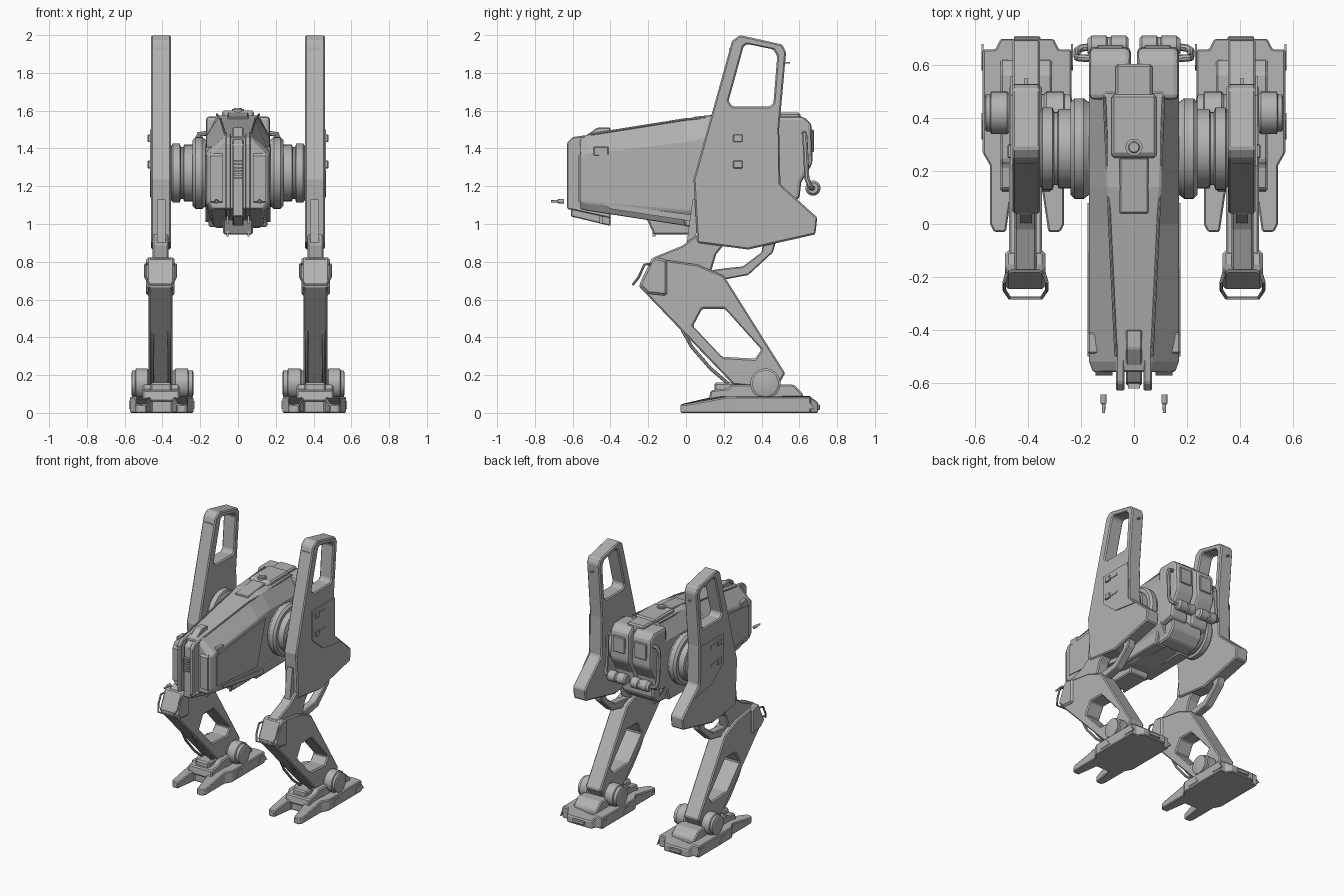
import bpy, bmesh, math
from mathutils import Vector

grey = bpy.data.materials.new("plain_grey")
grey.diffuse_color = (0.45, 0.45, 0.45, 1)


def finish(name, bm, mirror=False, bevel=0, smooth=False, segs=1):
    bmesh.ops.recalc_face_normals(bm, faces=bm.faces)
    me = bpy.data.meshes.new(name)
    bm.to_mesh(me)
    bm.free()
    if smooth:
        for p in me.polygons:
            p.use_smooth = True
        me.set_sharp_from_angle(angle=math.radians(35))
    me.materials.append(grey)
    ob = bpy.data.objects.new(name, me)
    bpy.context.collection.objects.link(ob)
    if bevel:
        b = ob.modifiers.new("bevel", 'BEVEL')
        b.width, b.segments, b.limit_method = bevel, segs, 'ANGLE'
        b.angle_limit = math.radians(30)
    if mirror:
        ob.modifiers.new("mirror", 'MIRROR')
    return ob


def prism(name, pts, lo, hi, hole=None, axis='X', **kw):
    """Extrude a (y,z) outline along x, or an (x,y) outline along z."""
    bm = bmesh.new()

    def loop(ps):
        vs = [bm.verts.new((lo, p[0], p[1]) if axis == 'X' else (p[0], p[1], lo)) for p in ps]
        return vs, [bm.edges.new((vs[i - 1], vs[i])) for i in range(len(vs))]
    vs, es = loop(pts)
    if hole:
        es += loop(hole)[1]
        bmesh.ops.triangle_fill(bm, edges=es, use_beauty=True)
    else:
        bm.faces.new(vs)
    r = bmesh.ops.extrude_face_region(bm, geom=list(bm.faces))
    d = (hi - lo, 0, 0) if axis == 'X' else (0, 0, hi - lo)
    bmesh.ops.translate(bm, vec=d, verts=[g for g in r["geom"] if isinstance(g, bmesh.types.BMVert)])
    return finish(name, bm, **kw)


def box(name, x, y, z, **kw):
    return prism(name, [(y[0], z[0]), (y[1], z[0]), (y[1], z[1]), (y[0], z[1])], x[0], x[1], **kw)


def loft(bm, rings):
    rings = [[bm.verts.new(p) for p in r] for r in rings]
    n = len(rings[0])
    for a, b in zip(rings, rings[1:]):
        for i in range(n):
            bm.faces.new((a[i - 1], a[i], b[i], b[i - 1]))
    bm.faces.new(rings[0])
    bm.faces.new(rings[-1])


def lathe(name, prof, c, axis='X', n=40, mirror=True):
    """Spin a list of (distance, radius) around an axis through c."""
    bm = bmesh.new()
    rings = []
    for d, r in prof:
        ring = []
        for i in range(n):
            u, v = r * math.cos(2 * math.pi * i / n), r * math.sin(2 * math.pi * i / n)
            ring.append({'X': (d, c[1] + u, c[2] + v), 'Y': (c[0] + u, d, c[2] + v),
                         'Z': (c[0] + u, c[1] + v, d)}[axis])
        rings.append(ring)
    loft(bm, rings)
    return finish(name, bm, mirror=mirror, smooth=True)


def pipe(name, pts, r, mirror=True):
    cu = bpy.data.curves.new(name, 'CURVE')
    cu.dimensions, cu.bevel_depth, cu.bevel_resolution, cu.use_fill_caps = '3D', r, 2, True
    s = cu.splines.new('POLY')
    s.points.add(len(pts) - 1)
    for p, q in zip(s.points, pts):
        p.co = (*q, 1)
    tmp = bpy.data.objects.new(name + "_path", cu)
    bpy.context.collection.objects.link(tmp)
    me = bpy.data.meshes.new_from_object(tmp.evaluated_get(bpy.context.evaluated_depsgraph_get()))
    bpy.data.objects.remove(tmp)
    bm = bmesh.new()
    bm.from_mesh(me)
    return finish(name, bm, mirror=mirror, smooth=True)


# ---- hull: eight-sided sections running front to back
def section(y, zb, z1, z2, zt, wb, ws, wt):
    half = [(wb, zb), (ws, z1), (ws, z2), (wt, zt)]
    return [(x, y, z) for x, z in half] + [(-x, y, z) for x, z in reversed(half)]


bm = bmesh.new()
loft(bm, [section(-0.56, 1.08, 1.12, 1.36, 1.46, 0.13, 0.155, 0.06),
          section(-0.52, 1.07, 1.11, 1.38, 1.47, 0.14, 0.17, 0.065),
          section(0.0, 0.99, 1.07, 1.44, 1.55, 0.13, 0.17, 0.09),
          section(0.14, 0.98, 1.09, 1.46, 1.575, 0.12, 0.17, 0.1),
          section(0.50, 1.02, 1.12, 1.46, 1.575, 0.12, 0.17, 0.11)])
finish("hull", bm, bevel=0.006)
prism("hull_side_panel", [(-0.5, 1.13), (-0.02, 1.09), (0.08, 1.42), (-0.5, 1.36)], 0.168, 0.176, mirror=True)
prism("hull_lower_rail", [(-0.44, 1.11), (0.06, 1.045), (0.06, 1.01), (-0.40, 1.08)], 0.13, 0.172, mirror=True)
box("front_corner_block", (0.13, 0.175), (-0.49, -0.41), (1.36, 1.41), mirror=True, bevel=0.006)
pipe("roof_seam_rail", [(0.068, -0.5, 1.475), (0.092, 0, 1.555), (0.112, 0.48, 1.58)], 0.006)

# ---- nose
prism("nose_plate", [(-0.63, 1.08), (-0.40, 1.03), (-0.38, 1.44), (-0.39, 1.49), (-0.60, 1.46), (-0.63, 1.43)],
      0.036, 0.068, mirror=True, bevel=0.006)
prism("nose_core", [(-0.61, 1.04), (-0.40, 0.99), (-0.40, 1.51), (-0.47, 1.51), (-0.60, 1.42)], -0.03, 0.03, bevel=0.005)
for i in range(6):
    z = 1.24 + 0.018 * i
    box("nose_vent", (-0.022, 0.022), (-0.622, -0.6), (z, z + 0.009))
prism("front_face_panel", [(-0.572, 1.12), (-0.555, 1.11), (-0.555, 1.38), (-0.572, 1.36)], 0.082, 0.145,
      mirror=True)
prism("chin_box", [(-0.17, 0.945), (0.05, 0.945), (0.08, 1.03), (-0.22, 1.05)], -0.08, 0.08, bevel=0.008)
prism("belly_block", [(0.0, 0.985), (0.42, 0.99), (0.45, 1.1), (-0.05, 1.1)], 0.06, 0.155, mirror=True, bevel=0.008)
for y, z in ((-0.45, 1.0), (-0.17, 0.935)):
    box("belly_antenna", (0.05, 0.062), (y - 0.008, y + 0.008), (z, z + 0.08), mirror=True)
lathe("front_gun", [(-0.715, 0.006), (-0.68, 0.007), (-0.678, 0.011), (-0.645, 0.012)], (0.115, 0, 1.12), 'Y', 12)

# ---- roof
prism("roof_ridge", [(0.24, 1.55), (0.49, 1.55), (0.49, 1.60), (0.26, 1.60)], -0.085, 0.085, bevel=0.01)
box("roof_rear_cover", (-0.07, 0.07), (0.48, 0.605), (1.5, 1.59), bevel=0.01)
prism("roof_front_panel", [(0.04, 1.54), (0.25, 1.56), (0.25, 1.59), (0.04, 1.567)], -0.055, 0.055, bevel=0.005)
lathe("roof_hatch", [(1.59, 0.032), (1.608, 0.032), (1.608, 0.022), (1.614, 0.018)], (0, 0.29, 0), 'Z', 24, False)

# ---- rear engines
prism("engine_block", [(0.47, 1.57), (0.62, 1.57), (0.665, 1.53), (0.67, 1.32), (0.61, 1.22), (0.60, 1.13),
                       (0.47, 1.10)], 0.012, 0.17, mirror=True, bevel=0.02, segs=2)
box("engine_vent_plate", (0.04, 0.14), (0.66, 0.677), (1.38, 1.50), mirror=True, bevel=0.005)
prism("rear_lower_block", [(0.42, 0.99), (0.52, 1.0), (0.58, 1.06), (0.58, 1.15), (0.42, 1.15)], -0.13, 0.13, bevel=0.01)
lathe("exhaust_drum", [(0.02, 0.03), (0.03, 0.04), (0.085, 0.04), (0.09, 0.034), (0.1, 0.034), (0.105, 0.04),
                       (0.16, 0.04), (0.175, 0.028)], (0, 0.672, 1.19), n=24)
pipe("exhaust_pipe", [(0.16, 0.67, 1.19), (0.20, 0.665, 1.19), (0.215, 0.655, 1.205), (0.215, 0.64, 1.24),
                      (0.215, 0.63, 1.45), (0.205, 0.628, 1.475), (0.16, 0.625, 1.48)], 0.014)

# ---- hip joint
lathe("hip_joint", [(0.13, 0.165), (0.17, 0.175), (0.19, 0.19), (0.225, 0.19), (0.24, 0.175), (0.24, 0.15),
                    (0.285, 0.15), (0.29, 0.138), (0.302, 0.138), (0.308, 0.156), (0.345, 0.156), (0.352, 0.146),
                    (0.37, 0.146)], (0, 0.285, 1.27), n=48)

# ---- upper leg
prism("hip_plate", [(0.286, 2.0), (0.51, 1.95), (0.53, 1.91), (0.493, 1.5), (0.5, 1.21), (0.695, 1.035),
                    (0.685, 0.945), (0.33, 0.865), (0.06, 0.90), (0.04, 1.236), (0.244, 1.97)], 0.355, 0.46,
      hole=[(0.325, 1.953), (0.46, 1.925), (0.483, 1.89), (0.463, 1.64), (0.445, 1.623), (0.245, 1.623),
            (0.225, 1.65), (0.305, 1.94)], mirror=True, bevel=0.008)
prism("hip_side_panel", [(0.22, 1.5), (0.488, 1.5), (0.492, 1.21), (0.56, 1.14), (0.35, 1.17), (0.22, 1.28)],
      0.459, 0.467, mirror=True)
for z in (1.455, 1.315):
    box("hip_latch", (0.46, 0.478), (0.25, 0.30), (z - 0.02, z + 0.02), mirror=True, bevel=0.003)
    box("hip_latch_bar", (0.46, 0.472), (0.30, 0.37), (z - 0.009, z + 0.009), mirror=True)
box("hip_front_slot", (0.375, 0.44), (0.228, 0.25), (1.92, 1.93), mirror=True)
box("hip_rear_peg", (0.4, 0.415), (0.5, 0.55), (1.85, 1.858), mirror=True)

# ---- thigh links
prism("thigh", [(0.12, 1.1), (0.06, 0.945), (-0.02, 0.885), (-0.18, 0.82), (-0.12, 0.72), (0.13, 0.74), (0.16, 0.84),
                (0.25, 0.95)], 0.368, 0.452, mirror=True, bevel=0.008)
prism("thigh_strut", [(0.48, 0.92), (0.46, 0.85), (0.33, 0.73), (0.17, 0.70), (0.10, 0.75), (0.2, 0.765),
                      (0.30, 0.775), (0.40, 0.85), (0.41, 0.92)], 0.38, 0.44, mirror=True, bevel=0.006)
prism("thigh_front_piston", [(0.035, 1.13), (0.07, 1.13), (0.05, 0.9), (0.0, 0.87)], 0.385, 0.43, mirror=True)

# ---- shin and knee
prism("shin", [(-0.18, 0.82), (0.06, 0.785), (0.20, 0.727), (0.525, 0.21), (0.48, 0.13), (0.25, 0.15), (-0.25, 0.67)],
      0.347, 0.473, hole=[(0.085, 0.55), (0.207, 0.55), (0.40, 0.335), (0.366, 0.287), (0.19, 0.297), (0.037, 0.46)],
      mirror=True, bevel=0.008)
prism("knee_cap", [(-0.25, 0.675), (-0.185, 0.81), (-0.165, 0.825), (-0.1, 0.81), (-0.1, 0.62), (-0.2, 0.63)],
      0.335, 0.487, mirror=True, bevel=0.012)
pipe("knee_handle", [(0.345, -0.17, 0.79), (0.33, -0.22, 0.785), (0.33, -0.25, 0.72), (0.35, -0.28, 0.68),
                     (0.47, -0.28, 0.68), (0.49, -0.25, 0.72), (0.49, -0.22, 0.785), (0.475, -0.17, 0.79)], 0.007)
for x in (0.365, 0.455):
    pipe("shin_hose", [(x, -0.02, 0.44), (x, 0.03, 0.35), (x, 0.13, 0.235), (x, 0.23, 0.15)], 0.009)

# ---- ankle and foot
lathe("ankle_drum", [(0.235, 0.055), (0.24, 0.07), (0.262, 0.07), (0.266, 0.08), (0.33, 0.08), (0.34, 0.07), (0.47, 0.07),
                     (0.48, 0.08), (0.54, 0.08), (0.544, 0.07), (0.56, 0.07), (0.565, 0.055)], (0, 0.42, 0.155), n=32)
prism("ankle_base", [(0.12, 0.06), (0.62, 0.06), (0.62, 0.10), (0.57, 0.15), (0.24, 0.15), (0.22, 0.13), (0.13, 0.12)],
      0.31, 0.505, mirror=True, bevel=0.008)
box("ankle_front_bracket", (0.35, 0.465), (0.15, 0.27), (0.09, 0.16), mirror=True, bevel=0.01)
half = [(0.055, 0.14), (0.08, -0.03), (0.125, -0.03), (0.14, 0.0), (0.14, 0.22), (0.168, 0.27), (0.168, 0.66),
        (0.12, 0.66), (0.10, 0.70)]
cx = 0.404
foot = prism("foot", [(cx + x, y) for x, y in half] + [(cx - x, y) for x, y in reversed(half)], 0, 0.085,
             axis='Z', mirror=True, bevel=0.006)
for v in foot.data.vertices:  # slope the toes and heel down
    if v.co.z > 0.05:
        v.co.z = 0.045 if v.co.y < 0.05 else 0.055 if v.co.y > 0.68 else 0.085
for y in (0.18, 0.32, 0.58):
    for x in (cx - 0.173, cx + 0.165):
        if y > 0.3:
            prism("foot_side_plate", [(y, 0.02), (y + 0.1, 0.02), (y + 0.07, 0.062), (y + 0.02, 0.062)], x, x + 0.008,
                  mirror=True)
box("heel_step", (cx - 0.05, cx + 0.05), (0.69, 0.71), (0.015, 0.045), mirror=True, bevel=0.005)
